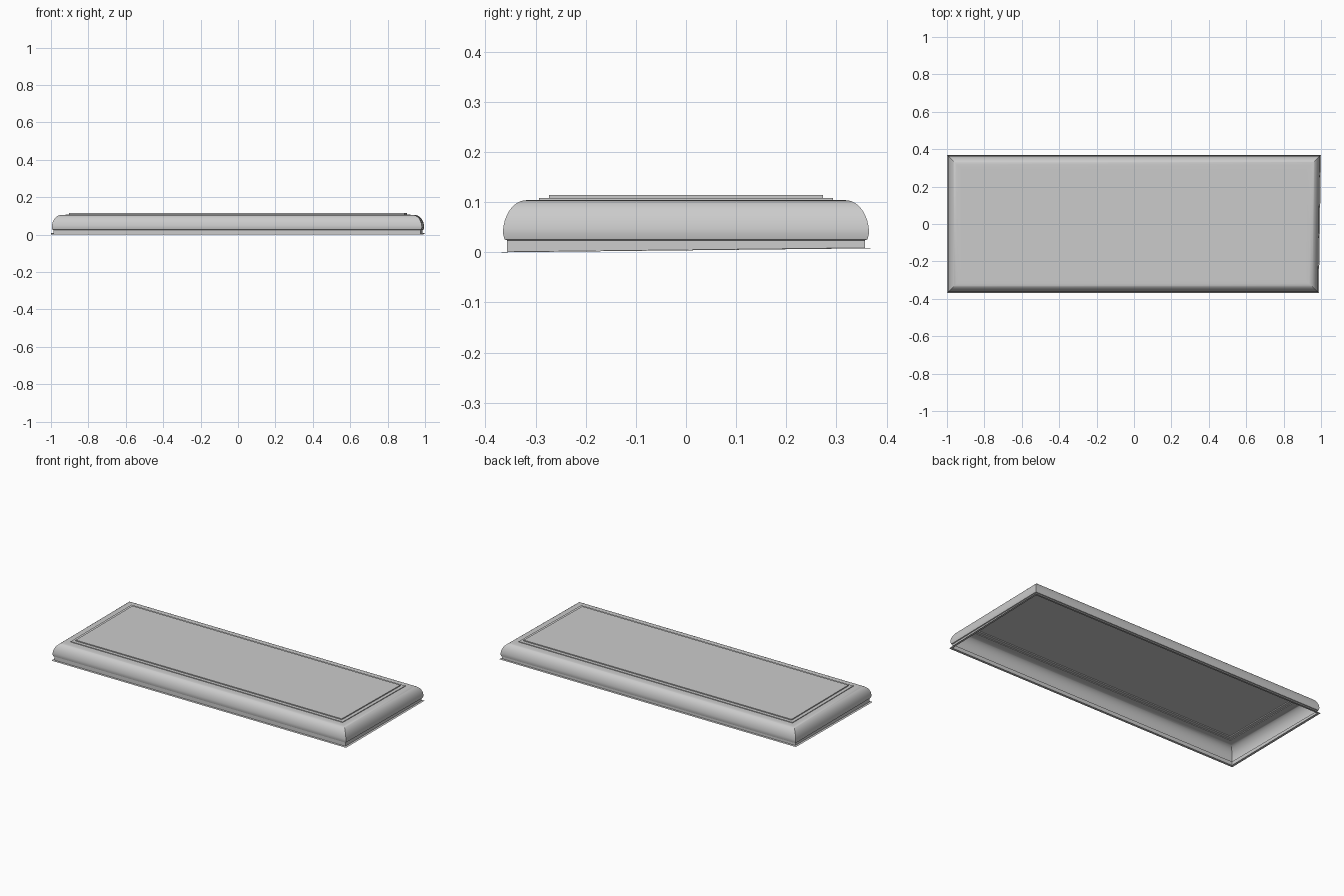
import bpy, bmesh, math

if "Cube" in bpy.data.objects:
    bpy.data.objects.remove(bpy.data.objects["Cube"])

# Half-section as (inset from outer edge, height), from base lip to top panel
HX, HY = 0.994, 0.370
profile = [(0.0, 0.004), (0.013, 0.005), (0.013, 0.024), (0.008, 0.026)]

# Rounded bulge of the moulding
for i in range(13):
    a = math.radians(90 * i / 12)
    profile.append((0.005 + 0.047 * (1 - math.cos(a)), 0.038 + 0.066 * math.sin(a)))

# Two shallow steps leading to the raised top panel
profile += [(0.077, 0.104), (0.077, 0.108), (0.097, 0.108), (0.097, 0.114)]


def corner(sx, sy, inset, z):
    """Mitred corner point; the right end is very slightly out of square."""
    x, y = sx * (HX - inset), sy * (HY - inset)
    x += 0.006 * sy if sx > 0 else -0.006
    if z < 0.006:
        z += 0.004 * sy
    return (x, y, z)


bm = bmesh.new()
signs = [(-1, -1), (1, -1), (1, 1), (-1, 1)]
rings = [[bm.verts.new(corner(sx, sy, d, z)) for sx, sy in signs] for d, z in profile]

# Moulding walls, open underneath
for low, high in zip(rings, rings[1:]):
    for i in range(4):
        j = (i + 1) % 4
        bm.faces.new((low[i], low[j], high[j], high[i]))

# Flat top panel
bm.faces.new(rings[-1])

mesh = bpy.data.meshes.new("moulded_slab")
bm.to_mesh(mesh)
bm.free()
slab = bpy.data.objects.new("moulded_slab", mesh)
bpy.context.collection.objects.link(slab)
bpy.context.view_layer.objects.active = slab
slab.select_set(True)
bpy.ops.object.shade_smooth_by_angle(angle=math.radians(30))
